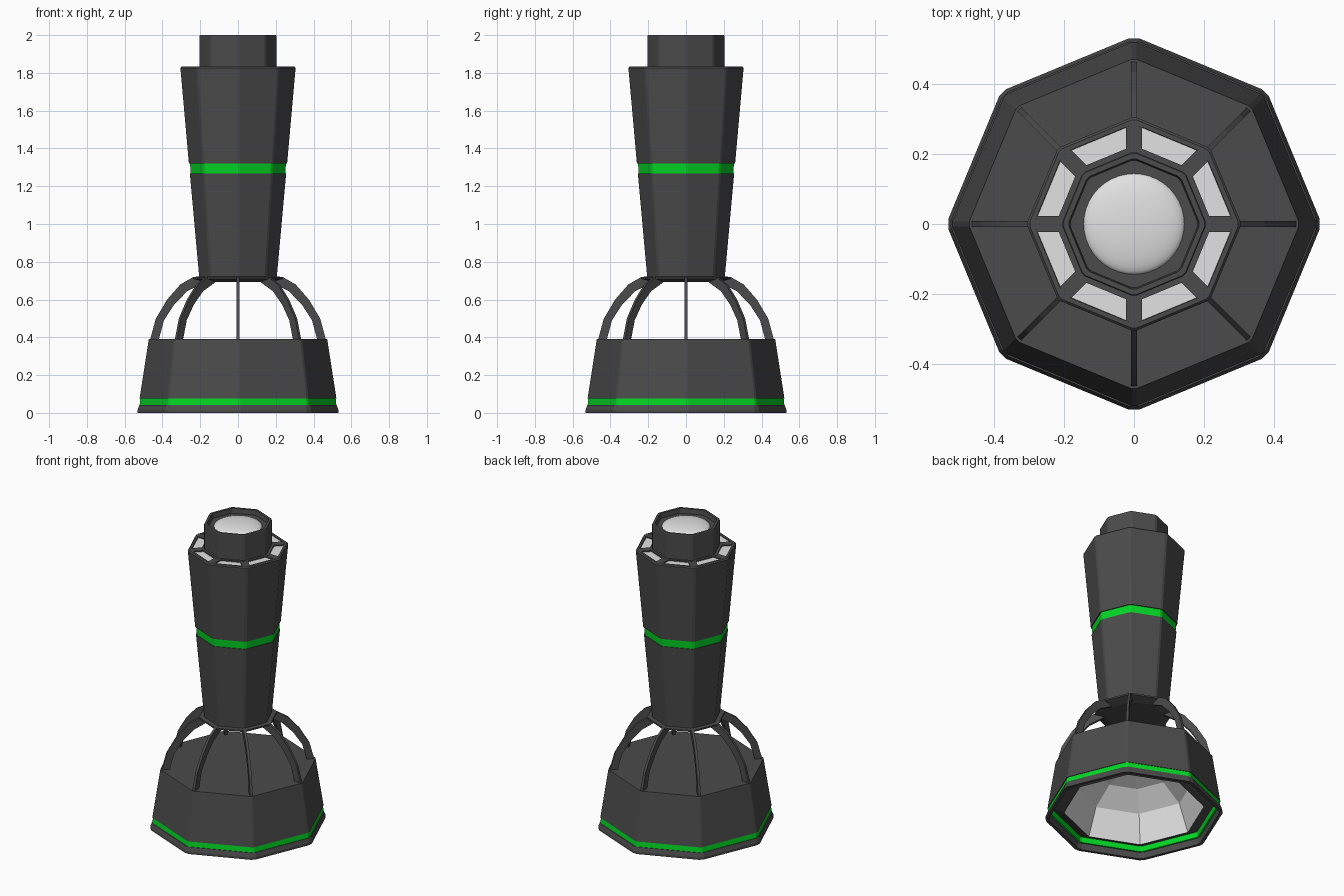
import bpy, bmesh, math
from mathutils import Vector

if "Cube" in bpy.data.objects:
    bpy.data.objects.remove(bpy.data.objects["Cube"])


def material(name, rgb):
    m = bpy.data.materials.new(name)
    m.diffuse_color = (*rgb, 1)
    m.use_nodes = True
    m.node_tree.nodes["Principled BSDF"].inputs["Base Color"].default_value = m.diffuse_color
    return m


DARK = material("dark grey", (0.07, 0.07, 0.07))
GREEN = material("bright green", (0.001, 0.68, 0.018))
LIGHT = material("pale grey", (0.76, 0.76, 0.76))


def finish(name, bm, mat):
    bmesh.ops.remove_doubles(bm, verts=bm.verts, dist=1e-5)
    bmesh.ops.recalc_face_normals(bm, faces=bm.faces)
    me = bpy.data.meshes.new(name)
    bm.to_mesh(me)
    bm.free()
    me.materials.append(mat)
    ob = bpy.data.objects.new(name, me)
    bpy.context.collection.objects.link(ob)
    return ob


def ring_points(r, z, sides, chamfer):
    """Polygon with a corner on +x; corners optionally clipped."""
    r += chamfer * math.sin(math.pi / sides)
    pts = [Vector((r * math.cos(2 * math.pi * i / sides),
                   r * math.sin(2 * math.pi * i / sides), z)) for i in range(sides)]
    if not chamfer:
        return pts
    out = []
    for i, p in enumerate(pts):
        for q in (pts[i - 1], pts[(i + 1) % sides]):
            out.append(p + (q - p).normalized() * chamfer)
    return out


def lathe(name, profile, mat, closed=False, sides=8, chamfer=0.008):
    """Sweep an (r, z) profile round the z axis; r = 0 closes with a point."""
    bm = bmesh.new()
    rings = []
    for r, z in profile:
        if r == 0:
            rings.append([bm.verts.new((0, 0, z))])
        else:
            rings.append([bm.verts.new(p) for p in ring_points(r, z, sides, chamfer)])
    pairs = list(zip(rings, rings[1:]))
    if closed:
        pairs.append((rings[-1], rings[0]))
    for a, b in pairs:
        n = max(len(a), len(b))
        for i in range(n):
            j = (i + 1) % n
            if len(a) == 1:
                bm.faces.new((a[0], b[j], b[i]))
            elif len(b) == 1:
                bm.faces.new((a[i], a[j], b[0]))
            else:
                bm.faces.new((a[i], a[j], b[j], b[i]))
    return finish(name, bm, mat)


def prism(name, outline, z0, z1, mat):
    """Upright block over a flat outline."""
    bm = bmesh.new()
    low = [bm.verts.new((x, y, z0)) for x, y in outline]
    top = [bm.verts.new((x, y, z1)) for x, y in outline]
    bm.faces.new(low)
    bm.faces.new(top)
    for i in range(len(low)):
        j = (i + 1) % len(low)
        bm.faces.new((low[i], low[j], top[j], top[i]))
    return finish(name, bm, mat)


def turned(points, ang):
    c, s = math.cos(ang), math.sin(ang)
    return [(a * c - t * s, a * s + t * c) for a, t in points]


# Wide base: foot rim, green trim, shell with a flat top and a dipping inner lip
lathe("foot_rim", [(0.532, 0), (0.532, 0.015), (0.522, 0.042), (0.505, 0.042), (0.512, 0)],
      DARK, closed=True, chamfer=0.016)
lathe("base_trim", [(0.521, 0.04), (0.517, 0.077), (0.492, 0.077), (0.497, 0.04)],
      GREEN, closed=True)
lathe("base_shell", [(0.42, 0.045), (0.495, 0.076), (0.521, 0.077), (0.472, 0.392), (0, 0.392)],
      DARK)

# Concave faceted reflector inside the base
lathe("reflector", [(0.422, 0.044), (0.355, 0.22), (0.23, 0.32), (0.11, 0.355), (0, 0.36)],
      LIGHT, chamfer=0)

# Cage of eight curved ribs
OUTER = [(0.466, 0.385), (0.435, 0.50), (0.375, 0.60), (0.305, 0.68), (0.235, 0.72)]
INNER = [(0.42, 0.385), (0.392, 0.49), (0.337, 0.575), (0.268, 0.645), (0.18, 0.69)]
for k in range(8):
    ang = k * math.pi / 4
    c, s = math.cos(ang), math.sin(ang)
    bm = bmesh.new()
    prev = None
    for (ro, zo), (ri, zi) in zip(OUTER, INNER):
        sec = [bm.verts.new((r * c - t * s, r * s + t * c, z))
               for r, z, t in ((ro, zo, -.008), (ro, zo, .008), (ri, zi, .008), (ri, zi, -.008))]
        if prev:
            for i in range(4):
                j = (i + 1) % 4
                bm.faces.new((prev[i], prev[j], sec[j], sec[i]))
        else:
            bm.faces.new(sec)
        prev = sec
    bm.faces.new(prev)
    finish(f"cage_rib_{k + 1}", bm, DARK)

# Collar joining the cage to the handle
lathe("collar", [(0, 0.692), (0.17, 0.692), (0.235, 0.71), (0.235, 0.72), (0.2, 0.722),
                 (0, 0.722)], DARK)

# Tapered handle, green band and head with a sunken shoulder
lathe("handle", [(0, 0.715), (0.205, 0.715), (0.255, 1.268), (0, 1.268)], DARK)
lathe("handle_band", [(0, 1.266), (0.25, 1.266), (0.254, 1.322), (0, 1.322)], GREEN)
lathe("head", [(0, 1.32), (0.26, 1.32), (0.305, 1.827), (0.298, 1.834), (0.284, 1.834),
               (0.282, 1.822), (0, 1.822)], DARK)

# Eight pale windows on the shoulder, with spokes between them
half = math.tan(math.pi / 8)
for k in range(8):
    pane = [(a, side * (a * half - 0.022))
            for a, side in ((0.205, -1), (0.264, -1), (0.264, 1), (0.205, 1))]
    prism(f"shoulder_window_{k + 1}", turned(pane, math.pi / 8 + k * math.pi / 4),
          1.818, 1.826, LIGHT)
    bar = [(0.20, -0.023), (0.285, -0.023), (0.285, 0.023), (0.20, 0.023)]
    prism(f"shoulder_spoke_{k + 1}", turned(bar, k * math.pi / 4), 1.815, 1.833, DARK)

# Neck with a recessed seat, and the smooth domed lens
lathe("neck", [(0.222, 1.82), (0.222, 1.834), (0.205, 1.834), (0.205, 1.995), (0.202, 2.0),
               (0.186, 2.0), (0.182, 1.968), (0, 1.968)], DARK)
lens = lathe("lens", [(0.146 * math.cos(i * math.pi / 16), 1.964 + 0.032 * math.sin(i * math.pi / 16))
                      for i in range(8)] + [(0, 1.996)], LIGHT, sides=40, chamfer=0)
for p in lens.data.polygons:
    p.use_smooth = True
